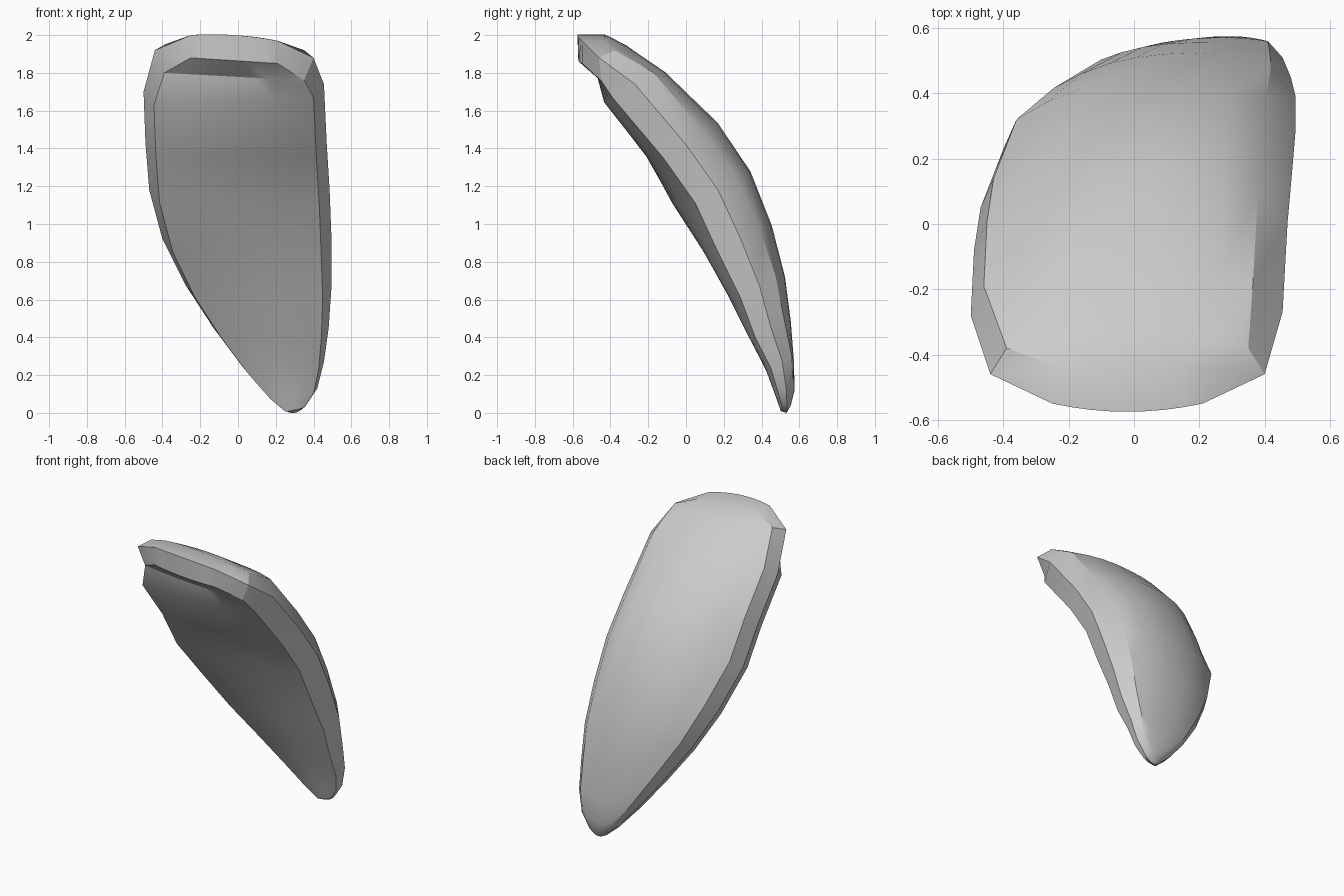
import bpy
import bmesh
import math
from mathutils import Vector

cube = bpy.data.objects.get("Cube")
if cube:
    bpy.data.objects.remove(cube, do_unlink=True)

COLUMNS = 8

# Rim stations from top to tip: left x y z, right x y z, crown y z, bevel size
stations = [
    (-.25, -.55, 2, .21, -.55, 1.97, -.43, 2, 1),
    (-.44, -.46, 1.92, .40, -.46, 1.88, -.31, 1.94, 1),
    (-.5, -.28, 1.7, .455, -.27, 1.74, -.11, 1.8, 1),
    (-.49, -.08, 1.43, .47, 0, 1.42, .16, 1.54, 1),
    (-.47, .05, 1.18, .485, .17, 1.18, .33, 1.28, 1),
    (-.40, .23, .92, .495, .29, .92, .45, .99, 1),
    (-.28, .34, .68, .495, .39, .67, .52, .72, .85),
    (-.13, .44, .45, .48, .45, .45, .555, .48, .7),
    (.02, .5, .25, .455, .51, .27, .57, .27, .5),
    (.15, .53, .1, .42, .53, .13, .575, .12, .35),
    (.24, .53, .02, .36, .535, .04, .555, .04, .2),
]


def bevel_offsets(index, size):
    """Inward x, y and z steps from the rim to the inner and crown edges."""
    if index == 0:
        return (0, 0, -.12), (0, .12, 0), (0, .12, 0)
    if index == 1:
        return (.05, .01, -.12), (.05, .08, .03), (.05, .08, .04)
    inner = Vector((.055, -.12, -.07)) * size
    return inner, Vector((.04, .09, .06)) * size, Vector((.09, .1, .06)) * size


def shifted(point, offset, side):
    return point + Vector((side * offset[0], offset[1], offset[2]))


def arch(a, b, bulge, power):
    """Row of points from a to b, bowed by the bulge vector."""
    row = []
    for i in range(COLUMNS + 1):
        u = i / COLUMNS
        row.append(a.lerp(b, u) + bulge * (1 - abs(2 * u - 1) ** power))
    return row


bm = bmesh.new()


def add_row(points):
    return [bm.verts.new(p) for p in points]


inner_rows, crown_rows, rims = [], [], []
last = len(stations) - 1
for k, (lx, ly, lz, rx, ry, rz, cy, cz, size) in enumerate(stations):
    left, right = Vector((lx, ly, lz)), Vector((rx, ry, rz))
    inner, crown_l, crown_r = bevel_offsets(k, size)

    # Slightly bowed inner face
    bow = Vector((0, -.02 if k < 2 else -.04 * size, 0))
    inner_rows.append(add_row(arch(shifted(left, inner, 1), shifted(right, inner, -1), bow, 2)))

    # Domed crown face
    a, b = shifted(left, crown_l, 1), shifted(right, crown_r, -1)
    mid = (a + b) / 2
    crown_rows.append(add_row(arch(a, b, Vector((0, cy - mid.y, cz - mid.z)), 2.3)))

    # Rim: complete rows at both ends, two side points elsewhere
    if k == 0:
        rims.append(add_row(arch(left, right, Vector((0, -.025, .015)), 2)))
    elif k == last:
        rims.append(add_row(arch(left, right, Vector((0, 0, -.03)), 2)))
    else:
        rims.append(add_row((left, right)))


def strip(row_a, row_b):
    for i in range(len(row_a) - 1):
        bm.faces.new((row_a[i], row_a[i + 1], row_b[i + 1], row_b[i]))


# Broad faces
for rows in (inner_rows, crown_rows):
    for upper, lower in zip(rows, rows[1:]):
        strip(upper, lower)
    # Side bevels
    for side in (0, -1):
        strip([r[side] for r in rows], [r[side] for r in rims])
    # End bevels
    for end in (0, -1):
        strip(rows[end], rims[end])

bmesh.ops.recalc_face_normals(bm, faces=bm.faces)
mesh = bpy.data.meshes.new("curved_plate")
bm.to_mesh(mesh)
bm.free()

plate = bpy.data.objects.new("curved_plate", mesh)
bpy.context.collection.objects.link(plate)

# Plain grey finish
grey = bpy.data.materials.new("light_grey")
grey.use_nodes = True
colour = (.6, .6, .6, 1)
grey.diffuse_color = colour
grey.node_tree.nodes["Principled BSDF"].inputs["Base Color"].default_value = colour
mesh.materials.append(grey)

bpy.ops.object.select_all(action="DESELECT")
plate.select_set(True)
bpy.context.view_layer.objects.active = plate
bpy.ops.object.shade_smooth_by_angle(angle=math.radians(30))
